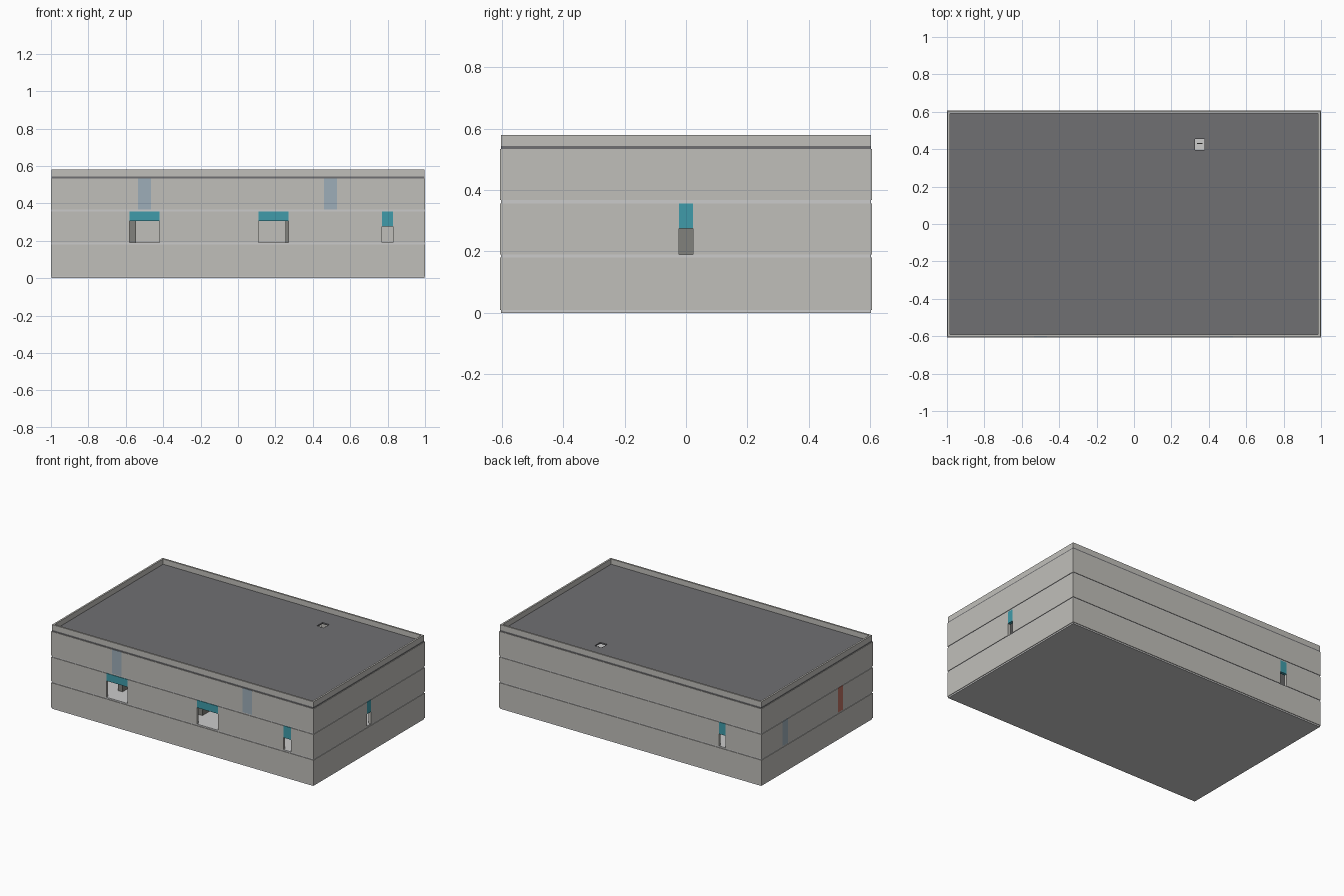
import bpy, bmesh

if "Cube" in bpy.data.objects:
    bpy.data.objects.remove(bpy.data.objects["Cube"])

HX, HY, T = 1.0, 0.606, 0.02      # half sizes and wall thickness
FLOORS = [(0.01, 0.18), (0.19, 0.357), (0.367, 0.534)]


def material(name, rgb):
    m = bpy.data.materials.new(name)
    m.diffuse_color = (*rgb, 1)
    m.use_nodes = True
    m.node_tree.nodes["Principled BSDF"].inputs["Base Color"].default_value = m.diffuse_color
    return m


WALL = material("wall_grey", (0.53, 0.52, 0.49))
ROOF = material("roof_grey", (0.16, 0.16, 0.17))
INNER = material("partition_grey", (0.22, 0.22, 0.20))
TEAL = material("teal", (0.05, 0.33, 0.40))
BLUE = material("pale_blue", (0.34, 0.42, 0.48))
RED = material("dull_red", (0.50, 0.16, 0.12))


def boxes(name, spans, mat=None):
    """One object made of axis-aligned boxes (x0, x1, y0, y1, z0, z1)."""
    bm = bmesh.new()
    for x0, x1, y0, y1, z0, z1 in spans:
        vs = bmesh.ops.create_cube(bm, size=1)["verts"]
        for v in vs:
            v.co = (x1 if v.co.x > 0 else x0, y1 if v.co.y > 0 else y0,
                    z1 if v.co.z > 0 else z0)
    me = bpy.data.meshes.new(name)
    bm.to_mesh(me)
    bm.free()
    ob = bpy.data.objects.new(name, me)
    bpy.context.collection.objects.link(ob)
    if mat:
        me.materials.append(mat)
    return ob


def wall(side, storey, openings=()):
    """Wall band; openings are (centre, width, head height or None, infill material)."""
    z0, z1 = FLOORS[storey]
    along_x = side in ("front", "back")
    sign = 1 if side in ("back", "right") else -1
    half, off = (HX, HY) if along_x else (HY - T, HX)
    c0, c1 = sorted((sign * off, sign * (off - T)))

    def span(a, b, lo, hi):
        return (a, b, c0, c1, lo, hi) if along_x else (c0, c1, a, b, lo, hi)

    parts, start = [], -half
    for i, (c, w, head, mat) in enumerate(sorted(openings, key=lambda o: o[0])):
        a, b = c - w / 2, c + w / 2
        parts.append(span(start, a, z0, z1))
        boxes(f"{side}_{'door_transom' if head else 'window_panel'}_{storey}_{i}",
              [span(a, b, head or z0, z1)], mat)
        start = b
    parts.append(span(start, half, z0, z1))
    boxes(f"{side}_wall_{storey}", parts, WALL)


def ring_plate(name, hx, hy, z0, z1, hole, mat):
    """Plate with a rectangular hole (x0, x1, y0, y1)."""
    a, b, c, d = hole
    boxes(name, [(-hx, a, -hy, hy, z0, z1), (b, hx, -hy, hy, z0, z1),
                 (a, b, -hy, c, z0, z1), (a, b, d, hy, z0, z1)], mat)


# wall bands with door and window openings
layout = {
    ("front", 1): [(-0.50, 0.16, 0.305, TEAL), (0.19, 0.16, 0.305, TEAL),
                   (0.80, 0.06, 0.275, TEAL)],
    ("front", 2): [(-0.50, 0.07, None, BLUE), (0.495, 0.07, None, BLUE)],
    ("right", 1): [(0.0, 0.046, 0.275, TEAL)],
    ("back", 1): [(-0.70, 0.05, 0.275, TEAL)],
    ("left", 1): [(0.345, 0.06, None, BLUE), (-0.256, 0.055, None, RED)],
}
for storey in range(3):
    for side in ("front", "back", "left", "right"):
        wall(side, storey, layout.get((side, storey), ()))

# floor slabs, slightly recessed so they read as grooves
SX, SY = HX - 0.004, HY - 0.004
for name, z0, z1 in (("ground_slab", 0, 0.01), ("middle_slab", 0.18, 0.19),
                     ("upper_slab", 0.357, 0.367)):
    boxes(name, [(-SX, SX, -SY, SY, z0, z1)])

# roof with hatch hole, and parapet around it
ring_plate("roof_slab", SX, SY, 0.534, 0.544, (0.325, 0.378, 0.395, 0.455), ROOF)
P = 0.012
ring_plate("parapet", SX, SY, 0.544, 0.58, (-SX + P, SX - P, -SY + P, SY - P), WALL)

# ladder below the hatch
boxes("hatch_ladder",
      [(x - 0.002, x + 0.002, 0.428, 0.432, 0.367, 0.534) for x in (0.338, 0.364)]
      + [(0.338, 0.364, 0.428, 0.432, z, z + 0.004)
         for z in (0.39, 0.42, 0.45, 0.48, 0.51)], INNER)

# inner partitions seen through the doors
boxes("partitions",
      [(x, x + 0.035, -0.48, -0.1, 0.19, 0.357) for x in (-0.58, 0.03, 0.255)]
      + [(0.5, 0.535, -0.2, 0.2, 0.19, 0.357)], INNER)
